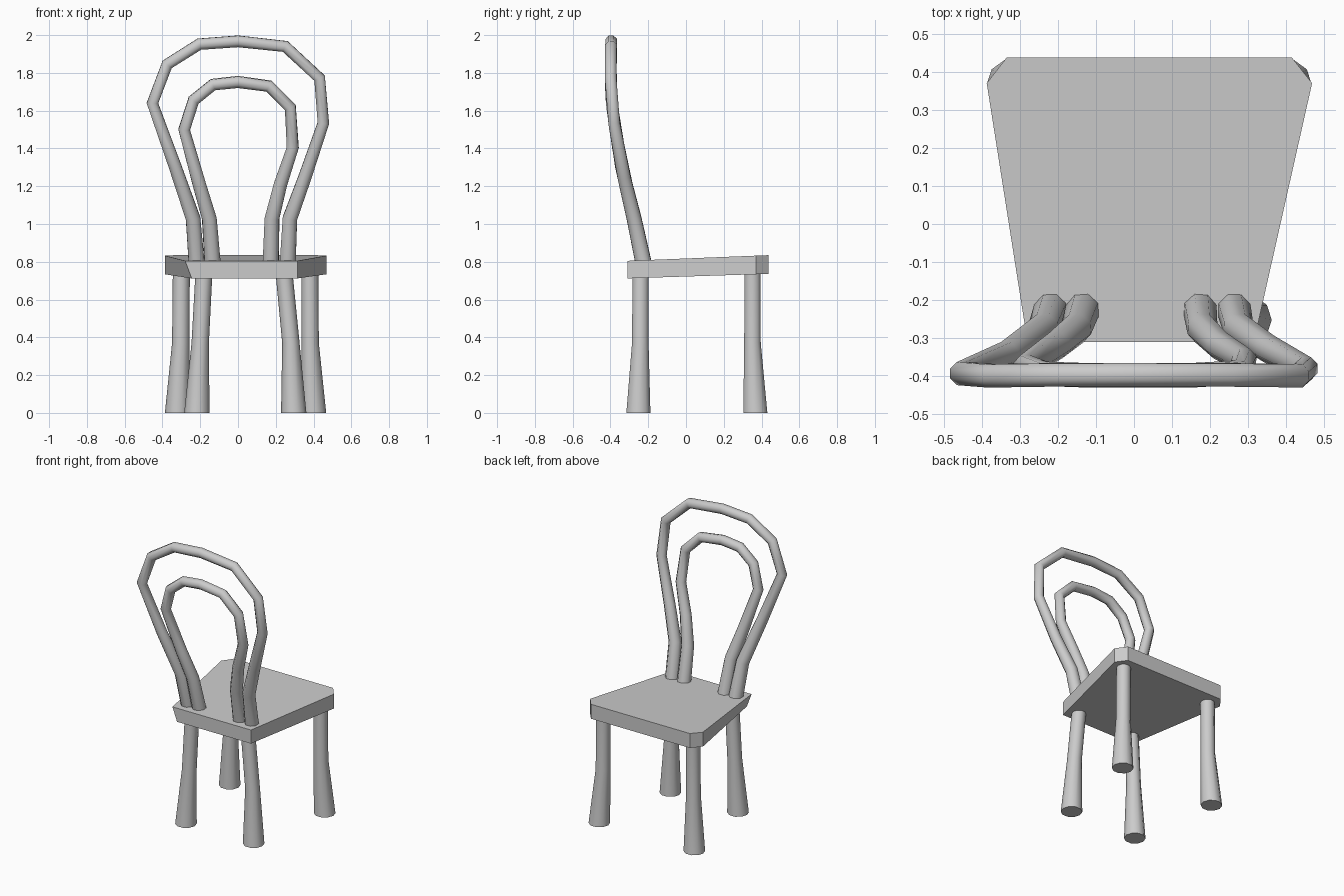
import bpy, bmesh
from math import cos, sin, pi, radians

if "Cube" in bpy.data.objects:
    bpy.data.objects.remove(bpy.data.objects["Cube"])


def finish(obj, smooth=True):
    bpy.ops.object.select_all(action='DESELECT')
    obj.select_set(True)
    bpy.context.view_layer.objects.active = obj
    if obj.type == 'CURVE':
        bpy.ops.object.convert(target='MESH')
        obj = bpy.context.object
    if smooth:
        bpy.ops.object.shade_smooth_by_angle(angle=radians(50))


def loft(name, rings, smooth=True):
    """Skin a stack of equally sized point rings and cap both ends."""
    bm = bmesh.new()
    loops = [[bm.verts.new(p) for p in ring] for ring in rings]
    n = len(loops[0])
    for a, b in zip(loops, loops[1:]):
        for i in range(n):
            j = (i + 1) % n
            bm.faces.new((a[i], a[j], b[j], b[i]))
    bm.faces.new(loops[0][::-1])
    bm.faces.new(loops[-1])
    bmesh.ops.recalc_face_normals(bm, faces=bm.faces)
    mesh = bpy.data.meshes.new(name)
    bm.to_mesh(mesh)
    bm.free()
    obj = bpy.data.objects.new(name, mesh)
    bpy.context.collection.objects.link(obj)
    finish(obj, smooth)


def lean(z):
    """Backward lean of the backrest at height z."""
    pts = [(0.75, -0.215), (0.81, -0.23), (1.03, -0.275), (1.31, -0.343),
           (1.53, -0.38), (1.64, -0.393), (1.80, -0.40), (2.0, -0.395)]
    for (z0, y0), (z1, y1) in zip(pts, pts[1:]):
        if z <= z1:
            return y0 + (y1 - y0) * (z - z0) / (z1 - z0)
    return pts[-1][1]


def hoop(name, path):
    """Bent tube that thins towards the top; path is (x, z)."""
    cu = bpy.data.curves.new(name, 'CURVE')
    cu.dimensions = '3D'
    cu.bevel_depth = 1.0
    cu.bevel_resolution = 2
    cu.use_fill_caps = True
    sp = cu.splines.new('POLY')
    sp.points.add(len(path) - 1)
    for p, (x, z) in zip(sp.points, path):
        p.co = (x, lean(z), z, 1)
        p.radius = 0.046 - 0.013 * min(1, max(0, (z - 0.81) / 0.65))
    obj = bpy.data.objects.new(name, cu)
    bpy.context.collection.objects.link(obj)
    finish(obj)


# Sloping seat with chamfered front corners
top = [(-0.28, -0.31), (0.315, -0.31), (0.468, 0.37), (0.415, 0.437),
       (-0.335, 0.437), (-0.387, 0.37)]
bottom = [(-0.245, -0.31)] + top[1:]


def slope(y):
    return 0.03 * (y + 0.31) / 0.747


loft("seat", [[(x, y, 0.712 + slope(y) * 0.8) for x, y in bottom],
              [(x, y, 0.805 + slope(y)) for x, y in top]], smooth=False)

# Flared legs: (x, y) centres at foot, middle and top
legs = {
    "back_leg_left": ((-0.218, -0.252), (-0.20, -0.242), (-0.18, -0.24)),
    "back_leg_right": ((0.295, -0.252), (0.28, -0.242), (0.243, -0.24)),
    "front_leg_left": ((-0.32, 0.367), (-0.303, 0.352), (-0.30, 0.352)),
    "front_leg_right": ((0.40, 0.367), (0.382, 0.352), (0.38, 0.352)),
}
SIDES = 10
for name, centres in legs.items():
    rings = []
    for (cx, cy), z, r in zip(centres, (0, 0.37, 0.75), (0.067, 0.046, 0.045)):
        rings.append([(cx + r * cos(2 * pi * i / SIDES),
                       cy + r * sin(2 * pi * i / SIDES), z)
                      for i in range(SIDES)])
    loft(name, rings)

# Backrest hoops
hoop("outer_hoop", [(-0.217, 0.77), (-0.238, 1.03), (-0.335, 1.31),
                    (-0.453, 1.64), (-0.375, 1.845), (-0.205, 1.952),
                    (0, 1.967), (0.25, 1.94), (0.432, 1.772),
                    (0.452, 1.535), (0.355, 1.25), (0.275, 1.03),
                    (0.262, 0.77)])
hoop("inner_hoop", [(-0.133, 0.77), (-0.152, 1.03), (-0.205, 1.21),
                    (-0.285, 1.50), (-0.235, 1.655), (-0.132, 1.738),
                    (0, 1.752), (0.163, 1.73), (0.277, 1.617),
                    (0.29, 1.405), (0.225, 1.21), (0.18, 1.03),
                    (0.173, 0.77)])
